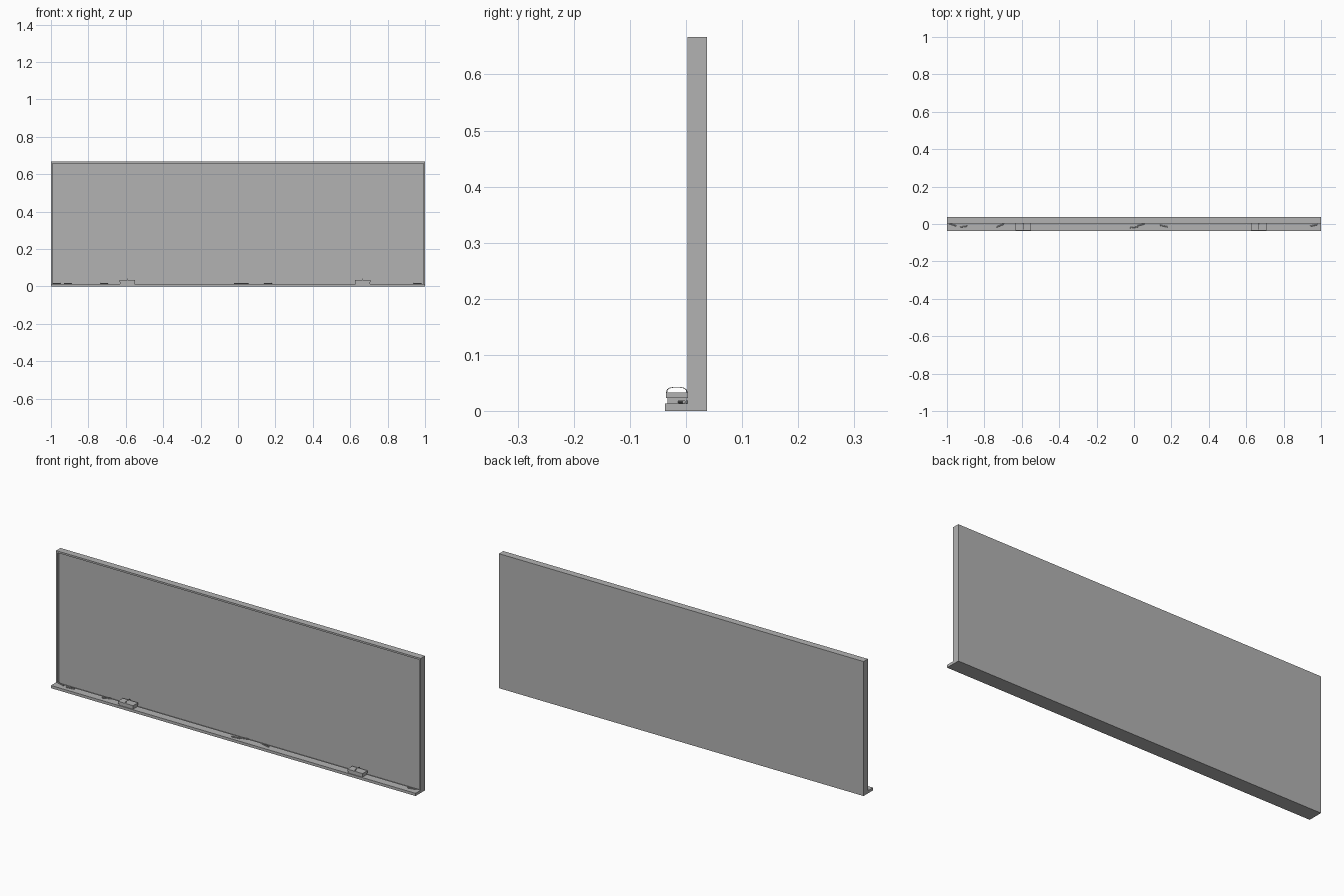
import bpy, bmesh, math
from mathutils import Matrix

if "Cube" in bpy.data.objects:
    bpy.data.objects.remove(bpy.data.objects["Cube"])

GREY = (0.45, 0.45, 0.45, 1)
grey = bpy.data.materials.new("plain grey")
grey.use_nodes = True
grey.diffuse_color = GREY
grey.node_tree.nodes["Principled BSDF"].inputs["Base Color"].default_value = GREY


def finish(name, bm):
    bmesh.ops.recalc_face_normals(bm, faces=bm.faces)
    mesh = bpy.data.meshes.new(name)
    bm.to_mesh(mesh)
    bm.free()
    mesh.materials.append(grey)
    obj = bpy.data.objects.new(name, mesh)
    bpy.context.collection.objects.link(obj)
    return obj


def box_mesh(x, y, z):
    """Box between (low, high) limits on each axis."""
    bm = bmesh.new()
    size = [b - a for a, b in (x, y, z)]
    mid = [(a + b) / 2 for a, b in (x, y, z)]
    bmesh.ops.create_cube(bm, size=1, matrix=Matrix.Translation(mid) @ Matrix.Diagonal((*size, 1)))
    return bm


FRONT, BACK, TOP = 0.003, 0.037, 0.667
TRAY_TOP = 0.0135

# Board with a raised rim: front face inset and pushed back
bm = box_mesh((-1, 1), (FRONT, BACK), (0, TOP))
face = min(bm.faces, key=lambda f: f.calc_center_median().y)
bmesh.ops.inset_region(bm, faces=[face], thickness=0.0125)
ring = bmesh.ops.extrude_face_region(bm, geom=[face])
bmesh.ops.translate(bm, vec=(0, 0.011, 0), verts=[v for v in ring["geom"] if isinstance(v, bmesh.types.BMVert)])
if face.is_valid:
    bmesh.ops.delete(bm, geom=[face], context="FACES")
finish("framed_board", bm)

# Chalk tray
finish("tray", box_mesh((-1, 1), (-0.037, FRONT), (0, TRAY_TOP)))


# Erasers: felt pad, wider backing block, thin arched strap
def eraser(label, x):
    finish(label + "_eraser_pad", box_mesh((x - 0.039, x + 0.039), (-0.033, 0.001), (TRAY_TOP, 0.023)))
    finish(label + "_eraser_block", box_mesh((x - 0.042, x + 0.042), (-0.036, FRONT), (0.023, 0.033)))
    bm = bmesh.new()
    outline = []
    for scale in (1, 0.9):
        arc = []
        for i in range(13):
            a = math.pi * i / 12
            y = -0.0165 + 0.019 * scale * math.copysign(abs(math.cos(a)) ** 0.7, math.cos(a))
            arc.append((x - 0.002, y, 0.0325 + 0.0105 * scale * math.sin(a) ** 0.7))
        outline += arc if scale == 1 else arc[::-1]
    strap = bm.faces.new([bm.verts.new(p) for p in outline])
    out = bmesh.ops.extrude_face_region(bm, geom=[strap])
    bmesh.ops.translate(bm, vec=(0.004, 0, 0), verts=[v for v in out["geom"] if isinstance(v, bmesh.types.BMVert)])
    finish(label + "_eraser_strap", bm)


eraser("right", -0.592)
eraser("left", 0.667)

# Chalk sticks lying on the tray: x, y, turn in degrees
CHALKS = [(-0.97, -0.002, -18), (-0.91, -0.012, 8), (-0.715, -0.006, 22),
          (0.0, -0.016, 6), (0.036, -0.003, 14), (0.16, -0.009, -12), (0.96, -0.006, 12)]
RADIUS = 0.0028
for n, (x, y, turn) in enumerate(CHALKS, 1):
    bm = bmesh.new()
    place = (Matrix.Translation((x, y - 0.002, TRAY_TOP + RADIUS))
             @ Matrix.Rotation(math.radians(turn), 4, "Z") @ Matrix.Rotation(math.pi / 2, 4, "Y"))
    bmesh.ops.create_cone(bm, cap_ends=True, segments=10, radius1=RADIUS, radius2=RADIUS, depth=0.042, matrix=place)
    finish(f"chalk_{n}", bm)
